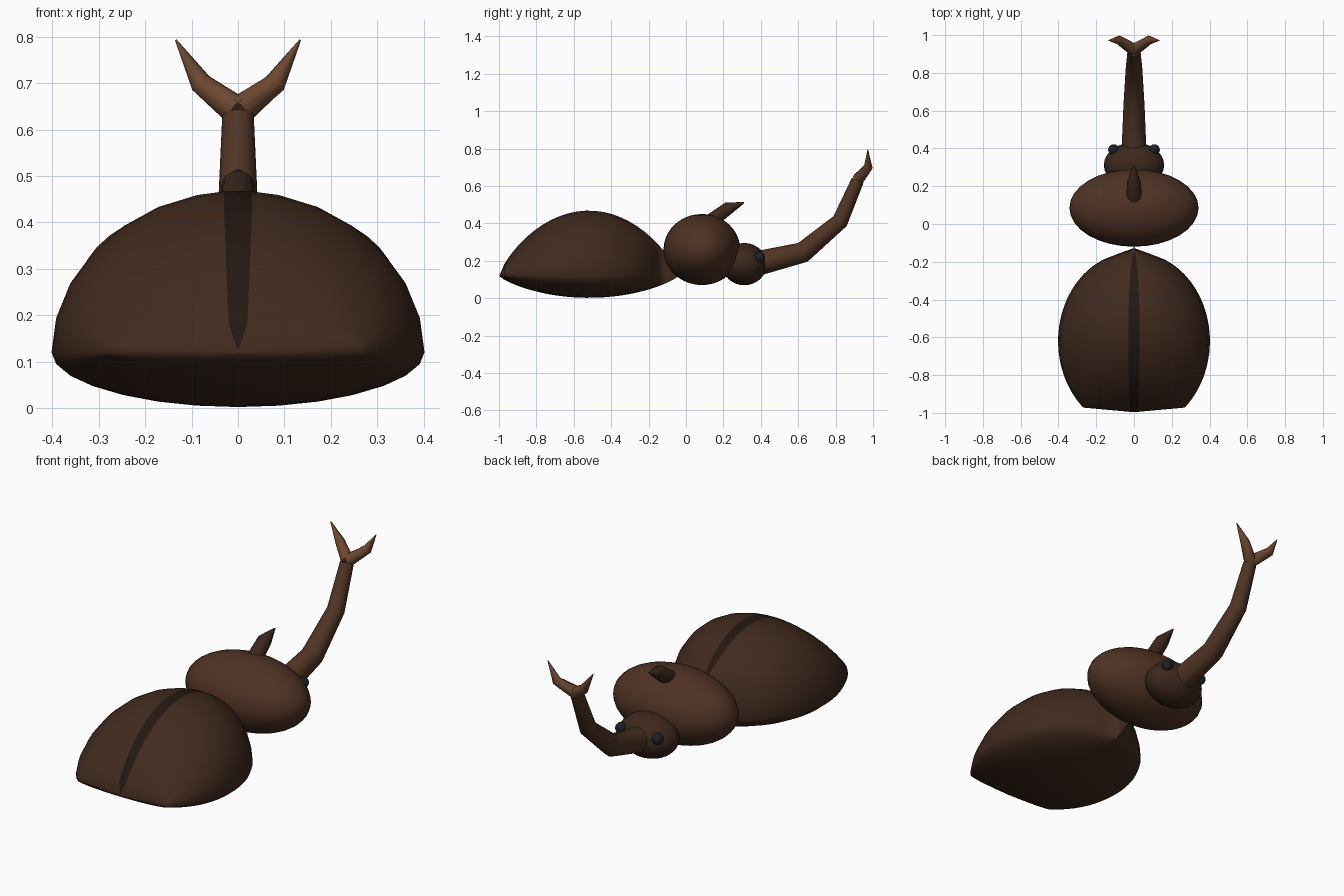
import bpy, bmesh
from math import sin, cos, acos, pi, radians
from mathutils import Vector

if "Cube" in bpy.data.objects:
    bpy.data.objects.remove(bpy.data.objects["Cube"])


def material(name, rgb):
    m = bpy.data.materials.new(name)
    m.diffuse_color = (*rgb, 1)
    m.use_nodes = True
    m.node_tree.nodes["Principled BSDF"].inputs["Base Color"].default_value = m.diffuse_color
    return m


SHELL = material("dark_shell", (0.052, 0.023, 0.013))
SEAM = material("seam_dark", (0.018, 0.009, 0.006))
BODY = material("brown_shell", (0.078, 0.032, 0.017))
HEAD = material("head_brown", (0.045, 0.020, 0.012))
HORN = material("horn_brown", (0.080, 0.034, 0.018))
TIP = material("horn_tip_brown", (0.15, 0.064, 0.031))
EYE = material("eye_black", (0.014, 0.015, 0.022))


def skin(name, rings, mat, angle=180):
    """Join a series of closed rings and cap both ends."""
    bm = bmesh.new()
    loops = [[bm.verts.new(p) for p in r] for r in rings]
    n = len(loops[0])
    for a, b in zip(loops, loops[1:]):
        for i in range(n):
            j = (i + 1) % n
            bm.faces.new((a[i], a[j], b[j], b[i]))
    bm.faces.new(loops[0][::-1])
    bm.faces.new(loops[-1])
    bmesh.ops.recalc_face_normals(bm, faces=bm.faces)
    mesh = bpy.data.meshes.new(name)
    bm.to_mesh(mesh)
    bm.free()
    ob = bpy.data.objects.new(name, mesh)
    bpy.context.collection.objects.link(ob)
    mesh.materials.append(mat)
    smooth(ob, angle)
    return ob


def smooth(ob, angle=180):
    bpy.ops.object.select_all(action='DESELECT')
    ob.select_set(True)
    bpy.context.view_layer.objects.active = ob
    bpy.ops.object.shade_smooth_by_angle(angle=radians(angle))


def ellipsoid(name, loc, size, mat, seg=32, rings=20):
    bpy.ops.mesh.primitive_uv_sphere_add(segments=seg, ring_count=rings, location=loc)
    ob = bpy.context.object
    ob.name = name
    ob.scale = size
    ob.data.materials.append(mat)
    smooth(ob)
    return ob


def tube(name, path, mat, n=12):
    """Tapered tube through (x, y, z, radius) points."""
    pts = [Vector(p[:3]) for p in path]
    rings = []
    for i, p in enumerate(pts):
        before = (p - pts[i - 1]).normalized() if i else Vector()
        after = (pts[i + 1] - p).normalized() if i < len(pts) - 1 else Vector()
        d = (before + after).normalized()
        u = (Vector((1, 0, 0)) - d * d.x).normalized()
        v = d.cross(u)
        rings.append([p + path[i][3] * (u * cos(2 * pi * k / n) + v * sin(2 * pi * k / n))
                      for k in range(n)])
    return skin(name, rings, mat, 60)


# Wing case: domed above, shallow below, blunt rear, narrow keel at the front
N, STEPS = 28, 28
angles = sorted([2 * pi * k / N for k in range(N)] + [pi / 2 - 0.075, pi / 2 + 0.075])
rings = [[(0.004 * cos(a), -0.996, 0.12 + 0.004 * sin(a)) for a in angles]]
start = acos(0.452 / 0.48)
for s in range(STEPS + 1):
    t = start + (pi - 0.02 - start) * s / STEPS
    y = -0.52 - 0.48 * cos(t)
    h = sin(t) ** 1.6
    w = max(0.002, 0.402 * max(0, 1 - ((y + 0.62) / 0.473) ** 2) ** 0.5)
    rings.append([(w * cos(a), y, 0.12 + h * sin(a) * (0.348 if sin(a) > 0 else 0.118))
                  for a in angles])
wing_case = skin("wing_case", rings, SHELL)

# Dark seam between the two wings
wing_case.data.materials.append(SEAM)
for f in wing_case.data.polygons:
    if len(f.vertices) == 4 and f.center.z > 0.12 and f.center.y < -0.16:
        if max(abs(wing_case.data.vertices[v].co.x) for v in f.vertices) < 0.033:
            f.material_index = 1 if f.normal.z > 0.2 or f.normal.y < -0.5 else 0

# Thorax, head and eyes
ellipsoid("thorax", (0, 0.085, 0.26), (0.342, 0.205, 0.19), BODY)
ellipsoid("head", (0, 0.312, 0.182), (0.16, 0.12, 0.113), HEAD, 24, 16)
for side in (-1, 1):
    ellipsoid("eye", (side * 0.108, 0.393, 0.22), (0.029,) * 3, EYE, 16, 10)

# Thorax horn
tube("thorax_horn", [(0, 0.11, 0.395, 0.042), (0, 0.225, 0.48, 0.036),
                     (0, 0.31, 0.511, 0.004)], HEAD, 10)

# Head horn with forked tip
tube("head_horn", [(0, 0.38, 0.185, 0.066), (0, 0.625, 0.245, 0.056),
                   (0, 0.824, 0.412, 0.044), (0, 0.918, 0.63, 0.034)], HORN)
for side in (-1, 1):
    tube("horn_fork", [(0, 0.922, 0.638, 0.033), (side * 0.08, 0.974, 0.70, 0.024),
                       (side * 0.134, 0.972, 0.793, 0.002)], TIP, 10)
